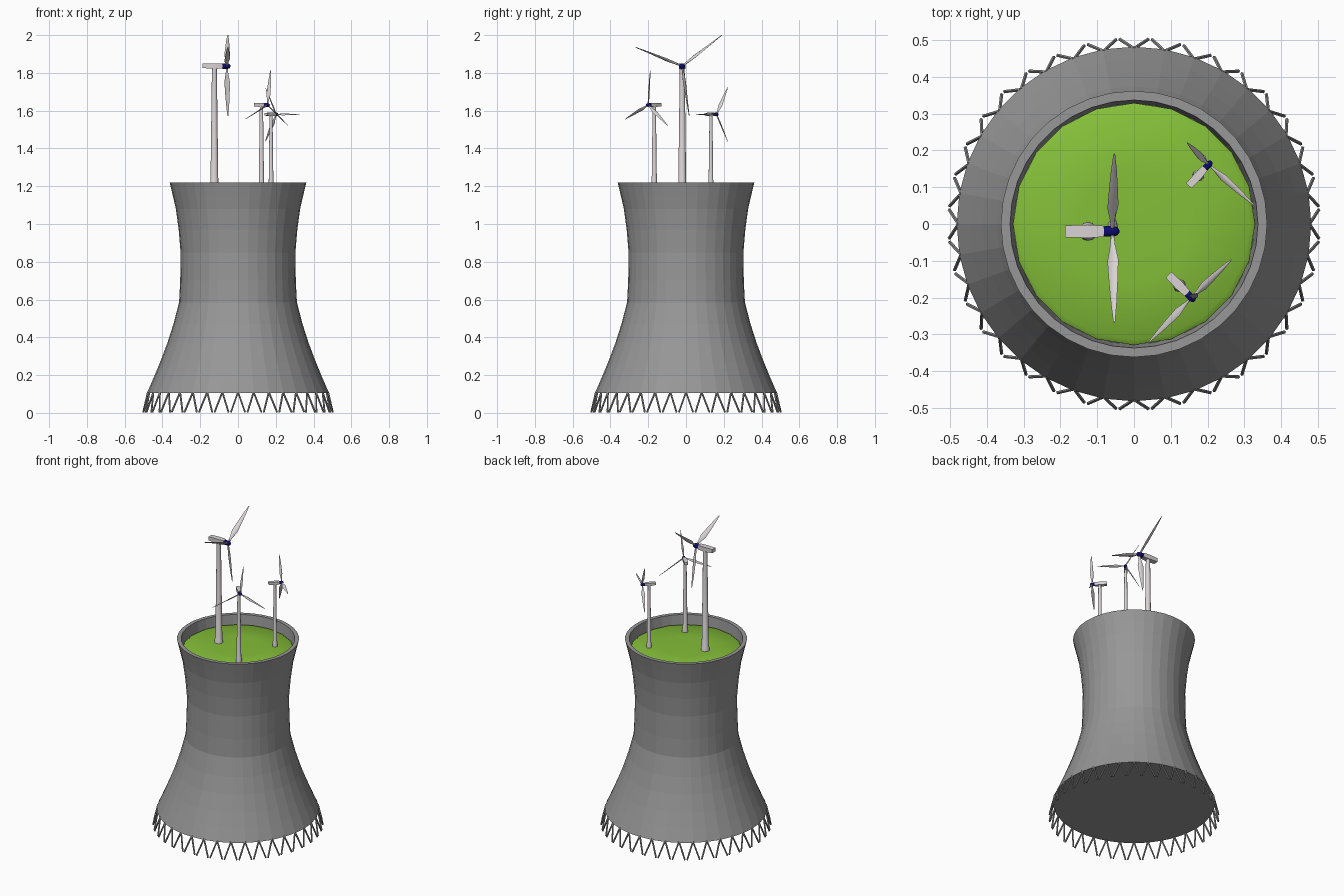
import bpy, bmesh, math
from mathutils import Vector, Matrix

if "Cube" in bpy.data.objects:
    bpy.data.objects.remove(bpy.data.objects["Cube"])


def material(name, rgb):
    m = bpy.data.materials.new(name)
    m.diffuse_color = (*rgb, 1)
    m.use_nodes = True
    m.node_tree.nodes["Principled BSDF"].inputs["Base Color"].default_value = m.diffuse_color
    return m


CONCRETE = material("concrete grey", (0.31, 0.31, 0.31))
GRASS = material("grass green", (0.23, 0.52, 0.04))
WHITE = material("turbine off-white", (0.70, 0.65, 0.66))
NAVY = material("hub navy", (0.004, 0.004, 0.17))


def finish(name, bm, mat, matrix=None, smooth=None):
    if matrix:
        bm.transform(matrix)
    bmesh.ops.recalc_face_normals(bm, faces=bm.faces)
    me = bpy.data.meshes.new(name)
    bm.to_mesh(me)
    bm.free()
    me.materials.append(mat)
    ob = bpy.data.objects.new(name, me)
    bpy.context.collection.objects.link(ob)
    if smooth:
        bpy.ops.object.select_all(action='DESELECT')
        ob.select_set(True)
        bpy.context.view_layer.objects.active = ob
        bpy.ops.object.shade_smooth_by_angle(angle=math.radians(smooth))
    return ob


def loft(bm, rings):
    """Skin a list of closed point rings and cap both ends."""
    vs = [[bm.verts.new(p) for p in r] for r in rings]
    n = len(vs[0])
    for a, b in zip(vs, vs[1:]):
        for i in range(n):
            j = (i + 1) % n
            bm.faces.new((a[i], a[j], b[j], b[i]))
    bm.faces.new(vs[0][::-1])
    bm.faces.new(vs[-1])


def lathe(bm, profile, sides):
    """Solid of revolution about z from (radius, z) pairs."""
    loft(bm, [[(r * math.cos(math.tau * i / sides), r * math.sin(math.tau * i / sides), z)
               for i in range(sides)] for r, z in profile])


def rod(bm, p, q, r, sides=6):
    p, q = Vector(p), Vector(q)
    d = q - p
    mat = Matrix.Translation((p + q) / 2) @ d.to_track_quat('Z', 'Y').to_matrix().to_4x4()
    bmesh.ops.create_cone(bm, cap_ends=True, segments=sides, radius1=r, radius2=r,
                          depth=d.length, matrix=mat)


# Cooling tower shell with recessed top
bm = bmesh.new()
lathe(bm, [(0.482, 0.105), (0.445, 0.19), (0.412, 0.27), (0.374, 0.37), (0.342, 0.47),
           (0.312, 0.585), (0.306, 0.70), (0.304, 0.85), (0.314, 0.97), (0.329, 1.08),
           (0.345, 1.15), (0.362, 1.22), (0.337, 1.22), (0.327, 1.12)], 36)
finish("cooling_tower", bm, CONCRETE)

# Grass disc inside the rim
bm = bmesh.new()
lathe(bm, [(0.329, 1.11), (0.329, 1.155), (0.315, 1.164), (0.15, 1.17), (0.01, 1.171)], 20)
finish("grass", bm, GRASS, smooth=40)

# Zigzag ring of leaning struts
bm = bmesh.new()
N = 36
for i in range(N):
    a = math.tau * i / N
    top = (0.477 * math.cos(a), 0.477 * math.sin(a), 0.11)
    for s in (-1, 1):
        b = a + s * 0.43 * math.tau / N
        rod(bm, top, (0.503 * math.cos(b), 0.503 * math.sin(b), 0.003), 0.005)
for v in bm.verts:
    v.co.z = max(v.co.z, 0)
finish("support_struts", bm, CONCRETE)


def turbine(tag, x, y, hub_z, heading, spin, s):
    place = Matrix.Translation((x, y, hub_z)) @ Matrix.Rotation(math.radians(heading), 4, 'Z')
    local = place @ Matrix.Scale(s, 4)
    # Mast with a thicker foot
    bm = bmesh.new()
    lathe(bm, [(0.026 * s, 1.15 - hub_z), (0.025 * s, 1.19 - hub_z), (0.021 * s, 1.20 - hub_z),
               (0.013 * s, -0.008 * s)], 12)
    finish(tag + "_mast", bm, WHITE, place, 30)
    # Nacelle, slightly tapered to the rear
    bm = bmesh.new()
    loft(bm, [[(px, -w, -h), (px, w, -h), (px, w, k), (px, -w, k)]
              for px, w, h, k in ((-0.062, 0.016, 0.010, 0.014), (0.0, 0.018, 0.015, 0.015),
                                  (0.043, 0.015, 0.013, 0.014))])
    finish(tag + "_nacelle", bm, WHITE, local)
    # Rounded hub, its axis turned to face forward
    bm = bmesh.new()
    lathe(bm, [(0.012, 0.040), (0.015, 0.046), (0.015, 0.070), (0.011, 0.080), (0.004, 0.085)], 10)
    finish(tag + "_hub", bm, NAVY, local @ Matrix.Rotation(math.pi / 2, 4, 'Y'), 40)
    # Three twisted, tapering blades
    bm = bmesh.new()
    for k in range(3):
        a = math.radians(spin + 120 * k)
        out = Vector((0, math.cos(a), math.sin(a)))
        tan = Vector((0, -math.sin(a), math.cos(a)))
        ax = Vector((1, 0, 0))
        rings = []
        for r, chord, thick, twist in ((0.008, 0.010, 0.010, 30), (0.04, 0.016, 0.010, 30),
                                       (0.085, 0.034, 0.009, 28), (0.15, 0.026, 0.007, 24),
                                       (0.21, 0.017, 0.005, 20), (0.267, 0.005, 0.003, 18)):
            t = math.radians(twist)
            c = ax * math.cos(t) - tan * math.sin(t)
            n = tan * math.cos(t) + ax * math.sin(t)
            o = ax * (0.066 + 0.02 * r) + out * r
            rings.append([o + c * chord * u + n * thick * v for u, v in
                          ((-0.5, 0), (-0.15, -0.5), (0.3, -0.4), (0.5, 0), (0.3, 0.4), (-0.15, 0.5))])
        loft(bm, rings)
    finish(tag + "_blades", bm, WHITE, local, 40)


turbine("large_turbine", -0.125, -0.02, 1.836, 0, 38, 1.0)
turbine("front_turbine", 0.124, -0.168, 1.630, -45, 84, 0.69)
turbine("back_turbine", 0.175, 0.132, 1.580, 47, 60, 0.62)
